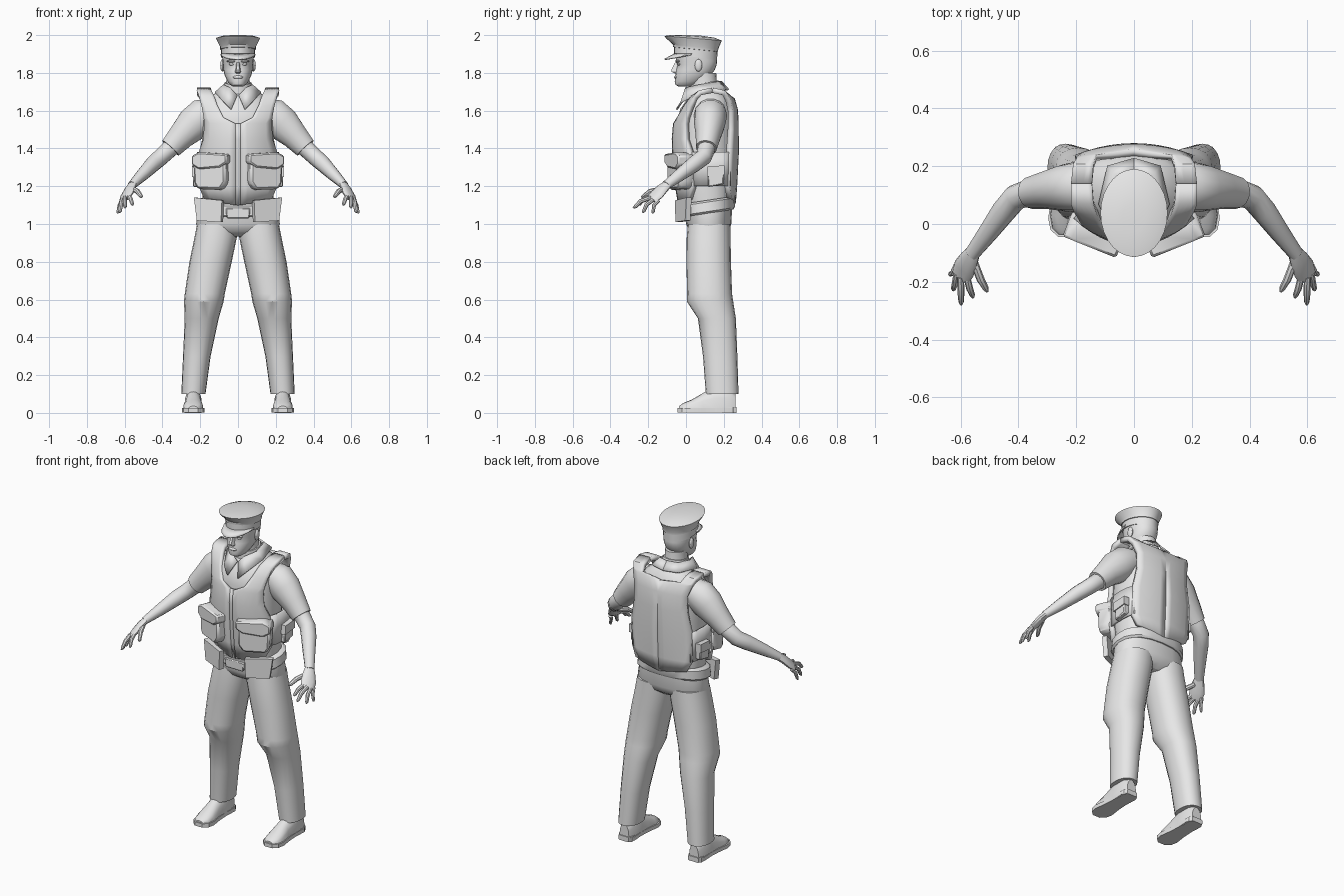
import bpy, bmesh, math
from mathutils import Vector as V

grey = bpy.data.materials.new("plain_grey")
grey.diffuse_color = (0.8, 0.8, 0.8, 1)


def finish(name, bm, mirror=False, solid=0, bevel=0):
    bmesh.ops.recalc_face_normals(bm, faces=bm.faces)
    me = bpy.data.meshes.new(name)
    bm.to_mesh(me)
    bm.free()
    me.materials.append(grey)
    ob = bpy.data.objects.new(name, me)
    bpy.context.collection.objects.link(ob)
    if solid:
        m = ob.modifiers.new("thickness", 'SOLIDIFY')
        m.thickness, m.offset = solid, 0
    if bevel:
        m = ob.modifiers.new("bevel", 'BEVEL')
        m.width, m.segments = bevel, 1
    if mirror:
        ob.modifiers.new("mirror", 'MIRROR')
    return ob


def loft(name, rings, closed=True, **kw):
    """Skin a list of equal point rows; closed rows are capped."""
    bm = bmesh.new()
    vs = [[bm.verts.new(p) for p in r] for r in rings]
    n = len(rings[0])
    for a, b in zip(vs, vs[1:]):
        for i in range(n if closed else n - 1):
            j = (i + 1) % n
            bm.faces.new((a[i], a[j], b[j], b[i]))
    if closed:
        bm.faces.new(vs[0])
        bm.faces.new(vs[-1])
    return finish(name, bm, **kw)


def ring(z, a, yf, yb, cx=0, tilt=0, p=1.0, n=20):
    """Level oval: half width a, front yf, back yb."""
    out = []
    for i in range(n):
        t = 2 * math.pi * i / n
        s, c = math.sin(t), -math.cos(t)
        x = math.copysign(abs(s) ** p, s) * a
        y = (yf + yb) / 2 + math.copysign(abs(c) ** p, c) * (yb - yf) / 2
        out.append((cx + x, y, z + tilt * (y - 0.04)))
    return out


def tube(name, path, radii, hint, n=12, **kw):
    """Oval tube; radii are (along hint, across)."""
    path, rings = [V(p) for p in path], []
    for i, p in enumerate(path):
        t = (path[min(i + 1, len(path) - 1)] - path[max(i - 1, 0)]).normalized()
        u = V(hint) - t * t.dot(V(hint))
        u.normalize()
        w = t.cross(u)
        ru, rw = radii[i]
        rings.append([p + u * ru * math.cos(k * 2 * math.pi / n) + w * rw * math.sin(k * 2 * math.pi / n)
                      for k in range(n)])
    return loft(name, rings, **kw)


def prism(name, outline, centre, yaw, depth, **kw):
    """Upright plate (u, z) turned by yaw, extruded backwards from its face."""
    c, s = math.cos(math.radians(yaw)), math.sin(math.radians(yaw))
    rows = [[(centre[0] + u * c - d * s, centre[1] + u * s + d * c, z) for u, z in outline]
            for d in (0, depth)]
    return loft(name, rows, **kw)


def ball(name, loc, size, mirror=False):
    bm = bmesh.new()
    bmesh.ops.create_uvsphere(bm, u_segments=12, v_segments=8, radius=1)
    for v in bm.verts:
        v.co = V([v.co[i] * size[i] + loc[i] for i in range(3)])
    return finish(name, bm, mirror=mirror)


# Trousers
legs = [(0.10, .236, .064, .105, .278), (0.3, .218, .073, .09, .272), (0.5, .192, .09, .063, .264),
        (0.59, .181, .105, .004, .25), (0.63, .176, .106, .006, .244), (0.8, .145, .112, .002, .238),
        (0.93, .118, .112, .004, .236), (1.0, .108, .108, .01, .235)]
loft("trouser_legs", [ring(z, a, f, b, x, p=.9) for z, x, a, f, b in legs], mirror=True)
loft("trouser_seat", [ring(z, a, f, b, p=.85) for z, a, f, b in
                      [(.935, .15, .06, .19), (.96, .205, .02, .225), (1.0, .222, .0, .24), (1.1, .205, -.005, .245)]])

# Shoes
soles = [(.268, .035), (.235, .05), (.16, .046), (.09, .05), (.02, .06), (-.02, .052), (-.045, .025)]
outline = [(.237 + w, y) for y, w in soles] + [(.237 - w, y) for y, w in reversed(soles)]
loft("shoe_sole", [[(x, y, z) for x, y in outline] for z in (0.003, .026)], mirror=True)
loft("shoe_heel", [[(.237 + x, y, z) for x, y in ((-.045, .19), (.045, .19), (.045, .25), (.03, .268),
                                                  (-.03, .268), (-.045, .25))] for z in (0, .03)], mirror=True)
uppers = [(.262, .032, .1), (.23, .045, .135), (.15, .046, .135), (.09, .046, .105), (.03, .054, .07),
          (-.015, .047, .052), (-.037, .024, .036)]
loft("shoe_upper", [[(.237 + w * math.cos(t * math.pi / 8), y, .02 + (h - .02) * math.sin(t * math.pi / 8) ** .7)
                     for t in range(9)] for y, w, h in uppers], mirror=True)

# Belt with buckle
loft("belt", [ring(z, a, f, b, tilt=.15, p=.85) for z, a, f, b in
              [(1.045, .212, -.022, .25), (1.055, .222, -.03, .258), (1.105, .216, -.03, .26), (1.115, .2, -.02, .25)]])
prism("buckle", [(-.06, 1.03), (.06, 1.03), (.065, 1.085), (-.065, 1.085)], (0, -.038), 0, .02, bevel=.005)

# Shirt body, sleeves and collar
loft("shirt_body", [ring(z, a, f, b, p=.85) for z, a, f, b in
                    [(1.08, .185, -.005, .245), (1.2, .19, -.035, .25), (1.4, .19, -.045, .258), (1.55, .192, -.045, .258),
                     (1.61, .19, -.03, .25), (1.66, .165, .005, .235), (1.7, .11, .035, .205), (1.735, .068, .03, .17)]])
tube("sleeve", [(.12, .13, 1.6), (.185, .13, 1.575), (.235, .125, 1.53), (.3, .118, 1.465), (.357, .108, 1.402)],
     [(.08, .07), (.088, .094), (.083, .094), (.067, .073), (.056, .06)], (0, 1, 0), n=14, mirror=True)
loft("collar_band", [ring(1.69, .085, .02, .195, tilt=.1), ring(1.74, .07, .02, .172, tilt=.15)],
     closed=True)
loft("collar_flap", [[(.004, .0, 1.68), (.04, .0, 1.72), (.075, .07, 1.735), (.06, .165, 1.75), (0, .185, 1.755)],
                     [(.036, -.05, 1.605), (.075, -.025, 1.645), (.12, .07, 1.695), (.09, .2, 1.71), (0, .225, 1.71)]],
     closed=False, solid=.01, mirror=True)


# Vest panels: rows of height, inner x, outer x, depth at centre, curvature
def panel(name, rows, cols=6, solid=.028):
    pts = []
    for z, xi, xo, y0, k in rows:
        xs = [xi + (xo - xi) * i / (cols - 1) for i in range(cols)]
        pts.append([(x, y0 + k * (x / .2) ** 2, z + (.03 * (x / .17) if z < 1.12 else 0)) for x in xs])
    return loft(name, pts, closed=False, solid=solid, mirror=True)


panel("vest_front", [(1.10, .012, .17, -.028, .07), (1.2, .012, .2, -.045, .09), (1.38, .012, .2, -.06, .09),
                     (1.45, .012, .175, -.062, .09), (1.53, .012, .172, -.055, .08), (1.56, .075, .175, -.045, .07),
                     (1.62, .105, .188, -.015, .05), (1.67, .125, .205, .03, .02), (1.695, .14, .218, .075, 0),
                     (1.708, .145, .218, .14, 0)])
panel("vest_back", [(1.11, 0, .17, .25, -.03), (1.2, 0, .2, .257, -.04), (1.38, 0, .2, .266, -.04),
                    (1.5, 0, .175, .265, -.04), (1.6, 0, .175, .262, -.035), (1.66, 0, .195, .245, -.025),
                    (1.668, .13, .198, .24, -.025), (1.695, .14, .21, .2, 0), (1.708, .145, .218, .14, 0)])
panel("vest_zip", [(1.10, 0, .012, -.025, 0), (1.2, 0, .012, -.042, 0), (1.38, 0, .012, -.056, 0),
                   (1.45, 0, .012, -.058, 0), (1.53, 0, .012, -.051, 0)], cols=2, solid=.02)
loft("vest_side", [[(.19, .03, z), (.207, .08, z), (.21, .13, z), (.205, .19, z), (.19, .235, z)]
                   for z in (1.2, 1.3, 1.38)], closed=False, solid=.014, mirror=True)

# Pouches and belt plates
prism("front_pouch", [(-.09, 1.33), (-.09, 1.22), (-.06, 1.18), (.07, 1.185), (.09, 1.215), (.095, 1.33)],
      (.152, -.068), 22, .085, bevel=.012, mirror=True)
prism("pouch_flap", [(-.1, 1.37), (-.1, 1.325), (-.06, 1.3), (.06, 1.29), (.1, 1.315), (.1, 1.36), (.06, 1.38)],
      (.155, -.08), 22, .095, bevel=.008, mirror=True)
prism("belt_plate", [(-.075, 1.125), (-.07, 1.01), (.068, 1.018), (.085, 1.14)], (.155, -.03), 22, .03, mirror=True)
prism("side_pouch", [(-.045, 1.195), (.04, 1.21), (.04, 1.3), (-.04, 1.29)], (.238, .16), 90, .04,
      bevel=.006, mirror=True)
prism("side_pouch_flap", [(-.05, 1.25), (.045, 1.26), (.045, 1.31), (-.045, 1.305)], (.244, .16), 90, .04,
      mirror=True)

# Forearms and hands
tube("forearm", [(.32, .11, 1.435), (.365, .108, 1.395), (.41, .092, 1.353), (.45, .045, 1.318), (.505, -.03, 1.262),
                 (.562, -.105, 1.205)],
     [(.047, .05), (.046, .047), (.045, .045), (.043, .043), (.035, .034), (.027, .022)], (-.08, -.08, .045),
     mirror=True)
side = (-.08, -.05, .045)
tube("palm", [(.555, -.095, 1.212), (.572, -.125, 1.187), (.588, -.155, 1.155), (.601, -.185, 1.13)],
     [(.026, .02), (.037, .02), (.044, .018), (.038, .012)], side, mirror=True)
fingers = [("little_finger", (.616, -.145, 1.125), (.638, -.178, 1.056), .0105),
           ("ring_finger", (.614, -.172, 1.13), (.626, -.23, 1.06), .0115),
           ("middle_finger", (.6, -.185, 1.14), (.598, -.28, 1.085), .012),
           ("index_finger", (.58, -.178, 1.15), (.557, -.255, 1.1), .012),
           ("thumb", (.555, -.13, 1.185), (.508, -.235, 1.143), .014)]
for name, a, b, r in fingers:
    a, b = V(a), V(b)
    mid = a.lerp(b, .5) + V((0, -.008, .008))
    tube(name, [a, mid, a.lerp(b, .88), b], [(r, r), (r, r), (r * .8, r * .8), (r * .35, r * .35)], side, n=8,
         mirror=True)

# Neck and head
loft("neck", [ring(1.66, .075, .03, .18), ring(1.73, .062, .025, .165), ring(1.8, .062, .02, .16)])
loft("head", [ring(z, a, f, b, p=.92, n=24) for z, a, f, b in
              [(1.728, .028, -.04, .03), (1.737, .042, -.055, .06), (1.755, .055, -.06, .095), (1.785, .07, -.056, .13),
               (1.815, .077, -.053, .152), (1.842, .079, -.046, .162), (1.862, .082, -.055, .165), (1.91, .084, -.05, .16)]])
loft("nose", [[(-w, -.045, z), (-w * .6, y, z), (w * .6, y, z), (w, -.045, z)] for z, w, y in
              [(1.798, .015, -.06), (1.806, .018, -.076), (1.815, .014, -.078), (1.855, .008, -.058)]])
ball("lips", (0, -.053, 1.777), (.027, .011, .009))
ball("brow", (.033, -.044, 1.862), (.028, .012, .007), True)
ball("eye", (.033, -.036, 1.846), (.015, .01, .007), True)
ball("ear", (.083, .066, 1.84), (.011, .02, .033), True)

# Peaked cap
loft("cap", [ring(z, a, f, b, tilt=t, n=28) for z, a, f, b, t in
             [(1.885, .089, -.063, .165, -.14), (1.925, .089, -.063, .166, -.1), (1.926, .094, -.068, .17, -.1),
              (1.94, .095, -.07, .171, -.1), (1.974, .113, -.108, .186, -.08), (1.983, .116, -.114, .19, -.08),
              (1.993, .09, -.08, .15, -.06), (1.999, .04, -.02, .07, -.02)]])
arc = [math.radians(-80 + 16 * i) for i in range(11)]
loft("cap_peak", [[(.088 * math.sin(t), .05 - .11 * math.cos(t), 1.9) for t in arc],
                  [(.092 * math.sin(t), .05 - .14 * math.cos(t), 1.898 - .014 * math.cos(t)) for t in arc],
                  [(.09 * math.sin(t), .05 - .163 * math.cos(t), 1.897 - .026 * math.cos(t)) for t in arc]],
     closed=False, solid=.007)

# Smooth rounded parts while keeping hard edges
bpy.ops.object.select_all(action='SELECT')
bpy.context.view_layer.objects.active = bpy.data.objects["head"]
bpy.ops.object.shade_smooth_by_angle(angle=math.radians(35))
